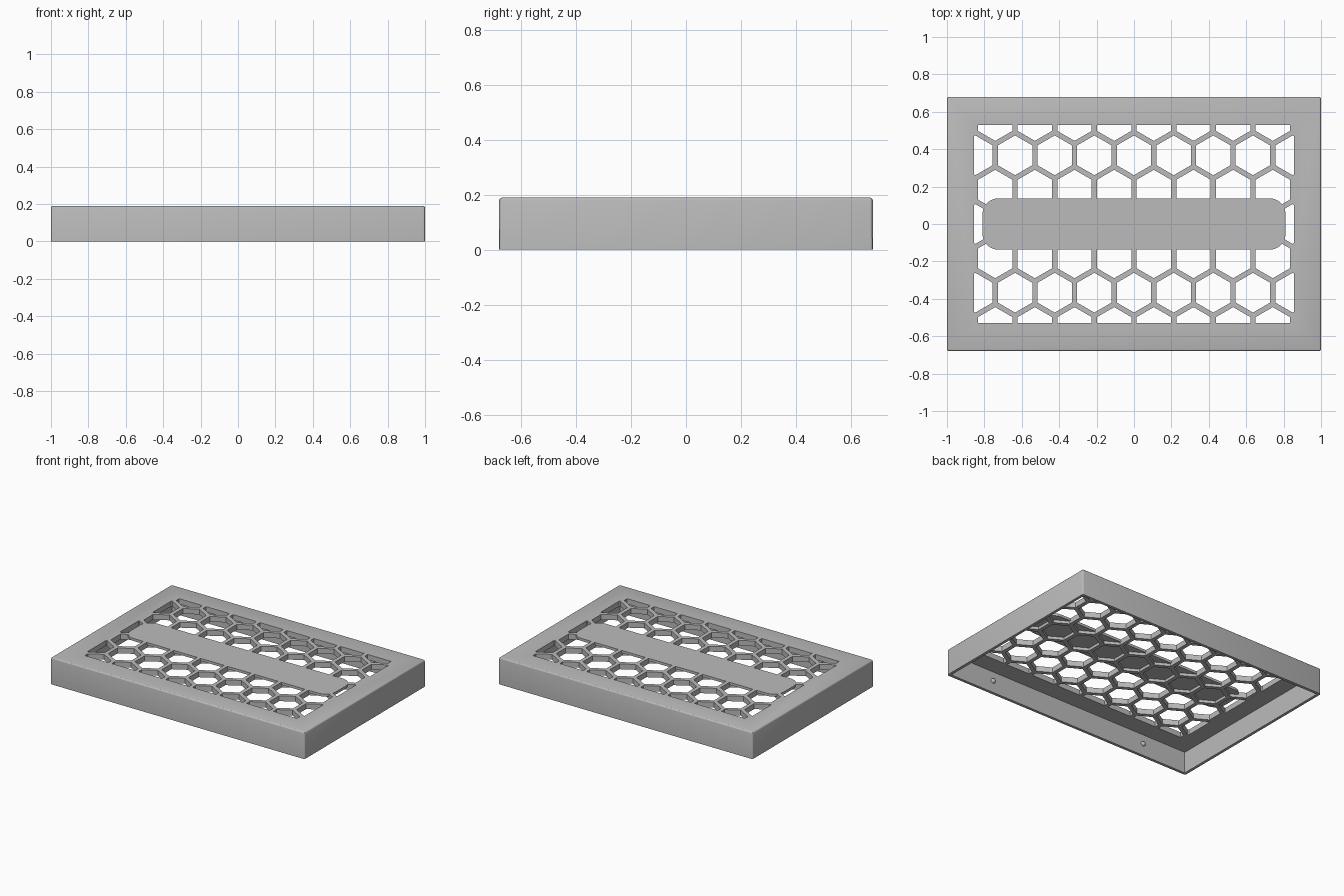
import bpy, bmesh, math
from mathutils import Matrix, Vector

if "Cube" in bpy.data.objects:
    bpy.data.objects.remove(bpy.data.objects["Cube"], do_unlink=True)

W, D, H = 2.0, 1.36, 0.19       # outer size
WALL, CEILING = 0.02, 0.152     # side wall thickness, underside of the top plate
PITCH, APOTHEM = 0.212, 0.092   # honeycomb spacing and cell size
WIN_X, WIN_Y = 0.855, 0.53      # half size of the vent area
BAR_X, BAR_Y, BAR_R = 0.81, 0.137, 0.085

grey = bpy.data.materials.new("plain grey")
grey.use_nodes = True
colour = (0.5, 0.5, 0.5, 1)
grey.diffuse_color = colour
grey.node_tree.nodes["Principled BSDF"].inputs["Base Color"].default_value = colour


def make(name, bm, helper=False):
    bmesh.ops.recalc_face_normals(bm, faces=bm.faces)
    mesh = bpy.data.meshes.new(name)
    bm.to_mesh(mesh)
    bm.free()
    obj = bpy.data.objects.new(name, mesh)
    bpy.context.collection.objects.link(obj)
    mesh.materials.append(grey)
    obj.hide_render = helper
    return obj


def box(x, y, z0, z1):
    bm = bmesh.new()
    place = Matrix.Translation((0, 0, (z0 + z1) / 2)) @ Matrix.Diagonal((x, y, z1 - z0, 1))
    bmesh.ops.create_cube(bm, size=1, matrix=place)
    return bm


def round_edges(bm, test, radius, segments):
    edges = [e for e in bm.edges if test(e)]
    bmesh.ops.bevel(bm, geom=edges, offset=radius, segments=segments,
                    profile=0.5, affect='EDGES')


def vertical(e):
    return abs(e.verts[0].co.z - e.verts[1].co.z) > 0.001


def subtract(target, cutter):
    mod = target.modifiers.new("cut", 'BOOLEAN')
    mod.operation, mod.solver, mod.object = 'DIFFERENCE', 'EXACT', cutter
    bpy.ops.object.select_all(action='DESELECT')
    bpy.context.view_layer.objects.active = target
    target.select_set(True)
    bpy.ops.object.modifier_apply(modifier=mod.name)
    bpy.data.objects.remove(cutter, do_unlink=True)


# Outer cover with softened upper and corner edges
bm = box(W, D, 0, H)
round_edges(bm, lambda e: vertical(e) or min(v.co.z for v in e.verts) > H / 2, 0.012, 3)
cover = make("vent_cover", bm)

# Hollow underside
subtract(cover, make("cavity", box(W - 2 * WALL, D - 2 * WALL, -0.1, CEILING), True))

# Honeycomb cells, trimmed to the vent area
bm = bmesh.new()
for row in range(-3, 4):
    for col in range(-5, 6):
        x = (col + 0.5 * (row % 2)) * PITCH
        y = row * PITCH * math.sqrt(3) / 2
        r = APOTHEM / math.cos(math.pi / 6)
        angles = [math.radians(30 + 60 * i) for i in range(6)]
        bm.faces.new([bm.verts.new((x + r * math.cos(a), y + r * math.sin(a), CEILING - 0.05))
                      for a in angles])
for limit in (Vector((WIN_X, 0, 0)), Vector((0, WIN_Y, 0))):
    for side in (limit, -limit):
        bmesh.ops.bisect_plane(bm, geom=bm.verts[:] + bm.edges[:] + bm.faces[:],
                               plane_co=side, plane_no=side.normalized(), clear_outer=True)
top = bmesh.ops.extrude_face_region(bm, geom=bm.faces[:])["geom"]
bmesh.ops.translate(bm, vec=(0, 0, 0.15),
                    verts=[g for g in top if isinstance(g, bmesh.types.BMVert)])
cells = make("honeycomb_cells", bm, True)

# Solid rounded centre bar: the cells stay as pockets below it
bm = box(2 * BAR_X, 2 * BAR_Y, H - 0.018, H + 0.1)
round_edges(bm, vertical, BAR_R, 8)
subtract(cells, make("centre_bar", bm, True))
subtract(cover, cells)
bpy.ops.object.shade_smooth_by_angle(angle=math.radians(20))

# Small catch bumps inside the long walls
for side, label in ((-1, "front"), (1, "back")):
    for x, end in ((-0.63, "right"), (0.63, "left")):
        bm = bmesh.new()
        place = Matrix.Translation((x, side * (D / 2 - WALL), 0.085))
        bmesh.ops.create_uvsphere(bm, u_segments=16, v_segments=8, radius=0.017, matrix=place)
        for f in bm.faces:
            f.smooth = True
        make(f"{label}_{end}_catch", bm)
